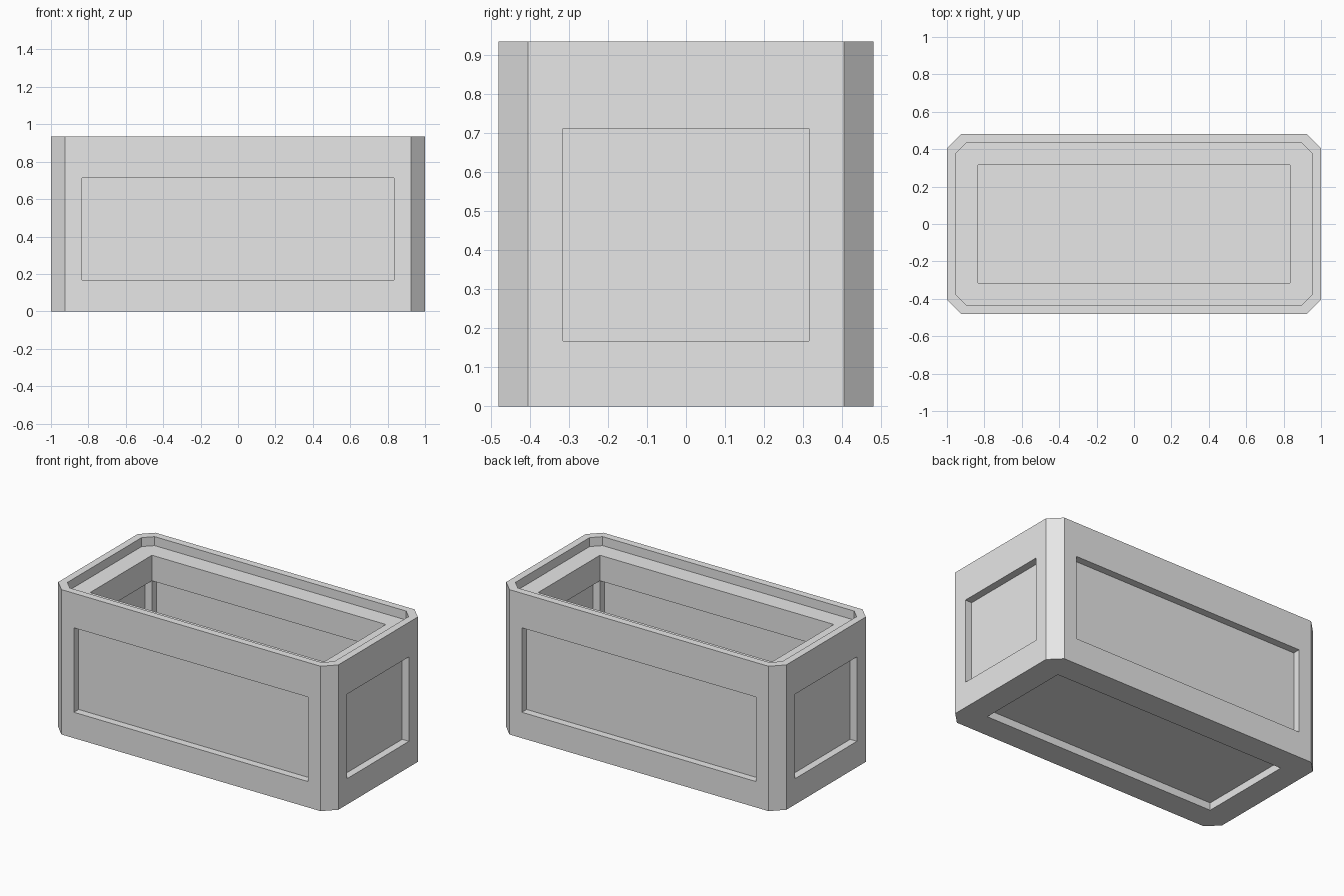
import bpy, bmesh

if "Cube" in bpy.data.objects:
    bpy.data.objects.remove(bpy.data.objects["Cube"])

# main sizes
HX, HY, H = 1.0, 0.48, 0.935      # outer half sizes and height
CH = 0.075                        # corner chamfer
OX, OY = 0.835, 0.315             # cavity / panel half sizes
Z0, Z1 = 0.167, 0.712             # panel bottom and top
LEDGE = 0.877                     # ledge height inside the rim
LIP = 0.047                       # rim width
D = 0.048                         # panel recess depth

bm = bmesh.new()


def octagon(x, y, c, z):
    return [(x, -y + c, z), (x, y - c, z), (x - c, y, z), (-x + c, y, z),
            (-x, y - c, z), (-x, -y + c, z), (-x + c, -y, z), (x - c, -y, z)]


def rect8(x, y, z):
    # rectangle with doubled corners, so it can be joined to an octagon
    return [(x, -y, z), (x, y, z), (x, y, z), (-x, y, z),
            (-x, y, z), (-x, -y, z), (-x, -y, z), (x, -y, z)]


def strip(loops, cap=False):
    """Join successive point loops with faces and optionally cap the last."""
    def face(points):
        pts = list(dict.fromkeys(points))
        if len(pts) > 2:
            bm.faces.new([bm.verts.new(p) for p in pts])
    for a, b in zip(loops, loops[1:]):
        n = len(a)
        for i in range(n):
            j = (i + 1) % n
            face([a[i], a[j], b[j], b[i]])
    if cap:
        face(loops[-1])


def side_rect(axis, s, depth, half, z0, z1):
    pts = [(-half, z0), (half, z0), (half, z1), (-half, z1)]
    return [(s * depth, u, z) if axis == 'x' else (u, s * depth, z) for u, z in pts]


# rim, lip, ledge and upper cavity wall
strip([octagon(HX, HY, CH, H), octagon(HX - LIP, HY - LIP, 0.055, H),
       octagon(HX - LIP, HY - LIP, 0.055, LEDGE),
       rect8(OX, OY, LEDGE), rect8(OX, OY, Z1)])

# underside with recessed panel, and recessed inner floor
strip([octagon(HX, HY, CH, 0), rect8(OX, OY, 0), rect8(OX, OY, D)], cap=True)
strip([rect8(OX, OY, Z0), rect8(OX, OY, Z0 - D)], cap=True)

# four sides, each with a panel recessed from outside and inside
for axis, outer, inner, half, win in (('x', HX, OX, HY - CH, OY),
                                      ('y', HY, OY, HX - CH, OX)):
    for s in (-1, 1):
        strip([side_rect(axis, s, outer, half, 0, H),
               side_rect(axis, s, outer, win, Z0, Z1),
               side_rect(axis, s, outer - D, win, Z0, Z1)], cap=True)
        strip([side_rect(axis, s, inner, win, Z0, Z1),
               side_rect(axis, s, inner + D, win, Z0, Z1)], cap=True)

# chamfered corners
for sx in (-1, 1):
    for sy in (-1, 1):
        a, b = (sx * HX, sy * (HY - CH)), (sx * (HX - CH), sy * HY)
        bm.faces.new([bm.verts.new(p) for p in
                      ((*a, 0), (*b, 0), (*b, H), (*a, H))])

bmesh.ops.remove_doubles(bm, verts=bm.verts, dist=1e-4)
bmesh.ops.recalc_face_normals(bm, faces=bm.faces)

mesh = bpy.data.meshes.new("planter_box")
bm.to_mesh(mesh)
bm.free()
mat = bpy.data.materials.new("light grey")
mat.diffuse_color = (0.8, 0.8, 0.8, 1)
mat.use_nodes = True
mat.node_tree.nodes["Principled BSDF"].inputs["Base Color"].default_value = mat.diffuse_color
mesh.materials.append(mat)
bpy.context.collection.objects.link(bpy.data.objects.new("planter_box", mesh))
